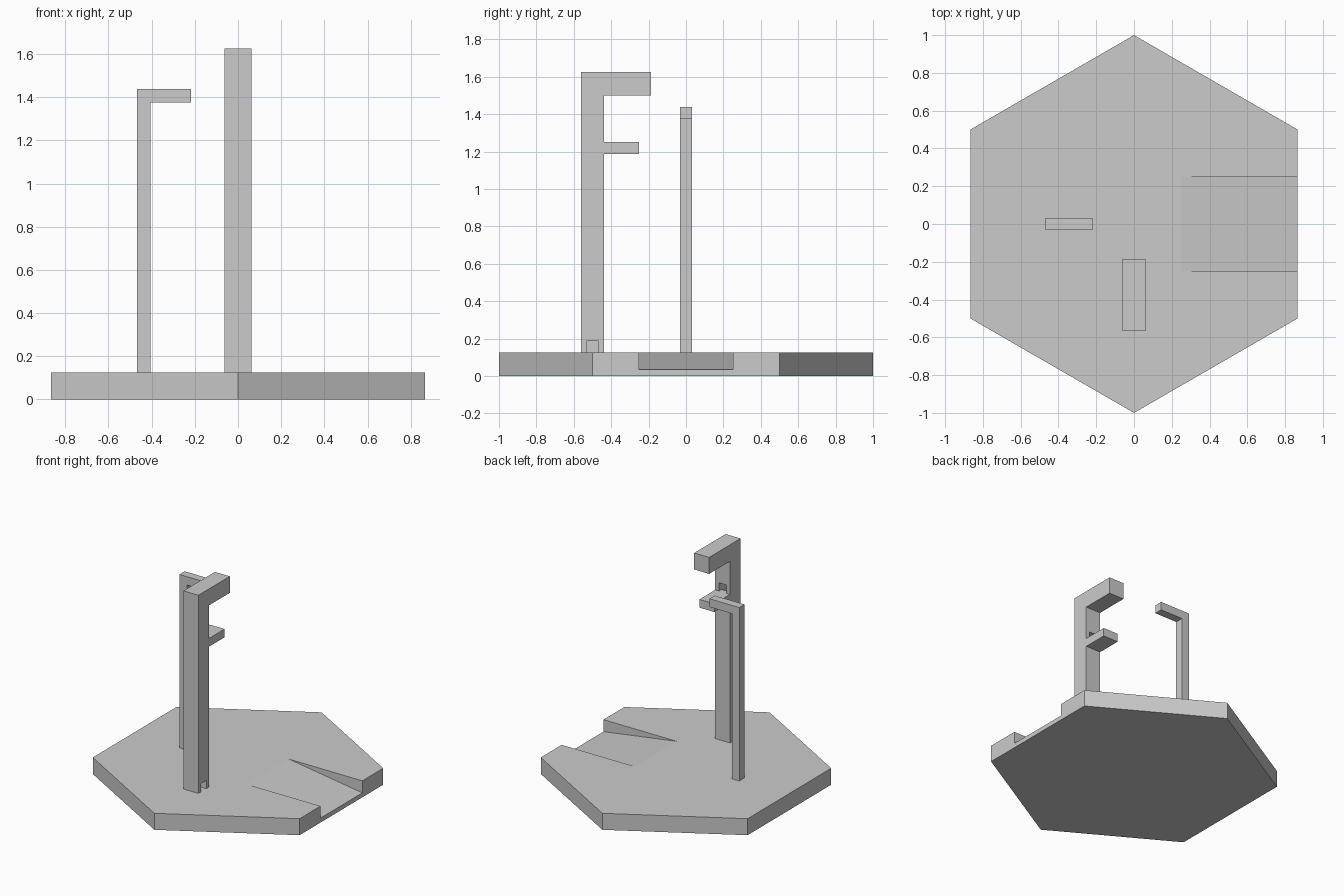
import bpy
import bmesh
import math
from mathutils import Vector

if "Cube" in bpy.data.objects:
    bpy.data.objects.remove(bpy.data.objects["Cube"])


def prism(name, points, direction):
    """Extrude a planar outline along a direction into a closed solid."""
    bm = bmesh.new()
    face = bm.faces.new([bm.verts.new(p) for p in points])
    ext = bmesh.ops.extrude_face_region(bm, geom=[face])
    verts = [g for g in ext["geom"] if isinstance(g, bmesh.types.BMVert)]
    bmesh.ops.translate(bm, verts=verts, vec=Vector(direction))
    bmesh.ops.recalc_face_normals(bm, faces=bm.faces)
    mesh = bpy.data.meshes.new(name)
    bm.to_mesh(mesh)
    bm.free()
    obj = bpy.data.objects.new(name, mesh)
    bpy.context.collection.objects.link(obj)
    return obj


def box(name, lo, hi):
    (x0, y0, z0), (x1, y1, z1) = lo, hi
    return prism(name, [(x0, y0, z0), (x1, y0, z0), (x1, y1, z0), (x0, y1, z0)],
                 (0, 0, z1 - z0))


def cut(target, cutter):
    """Subtract the cutter, apply the result and remove the cutter."""
    cutter.hide_render = True
    mod = target.modifiers.new("cut", "BOOLEAN")
    mod.operation = "DIFFERENCE"
    mod.solver = "EXACT"
    mod.object = cutter
    bpy.context.view_layer.objects.active = target
    bpy.ops.object.modifier_apply(modifier=mod.name)
    bpy.data.objects.remove(cutter, do_unlink=True)


TOP = 0.125   # top of the base
H = 0.0625    # half width of the tall post
C = 0.03125   # half width of the openings and the slim post

# Hexagonal base with a sloping channel running out of its right side
hexagon = [(math.sin(i * math.pi / 3), math.cos(i * math.pi / 3), 0) for i in range(6)]
base = prism("hexagonal_base", hexagon, (0, 0, TOP))
x_start, x_edge, z_edge = 0.25, math.sqrt(0.75), 0.034
slope = (z_edge - TOP) / (x_edge - x_start)
x_a, x_b = x_start - 0.1, x_edge + 0.1
ramp = prism("ramp_cutter", [(x_a, -0.25, TOP - 0.1 * slope),
                             (x_b, -0.25, z_edge + 0.1 * slope),
                             (x_b, -0.25, 0.3), (x_a, -0.25, 0.3)], (0, 0.5, 0))
cut(base, ramp)

# Tall post with an overhanging top arm and a small ledge
outline = [(-0.5625, TOP), (-0.4375, TOP), (-0.4375, 1.1875), (-0.25, 1.1875),
           (-0.25, 1.25), (-0.4375, 1.25), (-0.4375, 1.5), (-0.1875, 1.5),
           (-0.1875, 1.625), (-0.5625, 1.625)]
post = prism("tall_post", [(-H, y, z) for y, z in outline], (2 * H, 0, 0))

# Hollow shaft, with an opening at the foot and one above the ledge
cut(post, box("shaft_cutter", (-C, -0.5 - C, 0.1), (C, -0.5 + C, 1.3125)))
cut(post, box("foot_cutter", (-C, -0.5 - C, 0.1), (0.1, -0.5 + C, 0.1875)))
cut(post, box("outlet_cutter", (-C, -0.5 - C, 1.25), (C, -0.4, 1.3125)))

# Slim post with an arm pointing to the right
outline = [(-0.46875, TOP), (-0.40625, TOP), (-0.40625, 1.375),
           (-0.21875, 1.375), (-0.21875, 1.4375), (-0.46875, 1.4375)]
prism("slim_post", [(x, -C, z) for x, z in outline], (0, 2 * C, 0))
